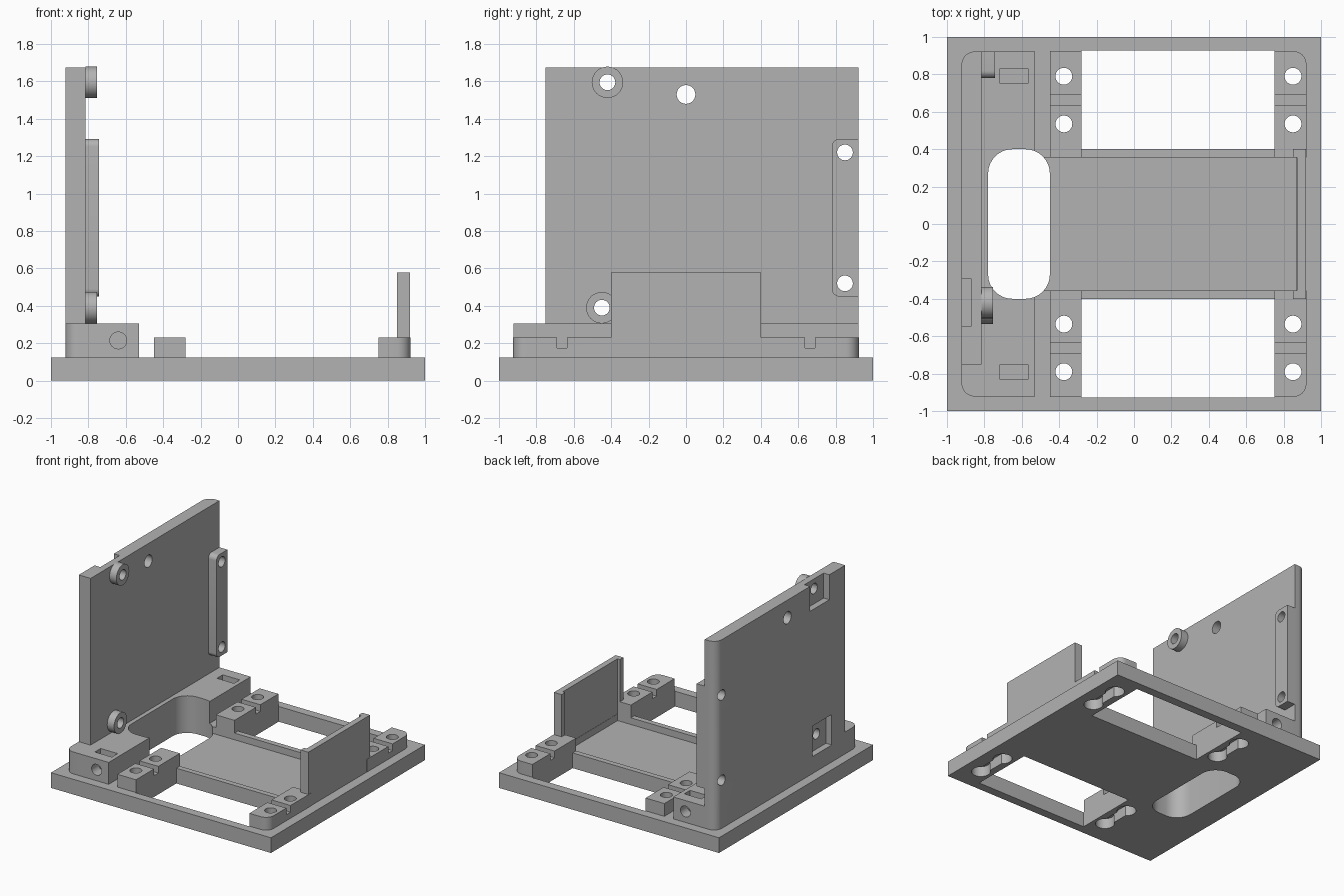
import bpy, bmesh, math

cube = bpy.data.objects.get("Cube")
if cube:
    bpy.data.objects.remove(cube, do_unlink=True)

grey = bpy.data.materials.new("plain_grey")
grey.use_nodes = True
COLOUR = (0.45, 0.45, 0.45, 1)
grey.diffuse_color = COLOUR
grey.node_tree.nodes["Principled BSDF"].inputs["Base Color"].default_value = COLOUR


def rect(a0, b0, a1, b1, radii=(0, 0, 0, 0)):
    """Outline with radii at corners: low-low, high-low, high-high, low-high."""
    pts = []
    corners = [(a0, b0, 1, 1), (a1, b0, -1, 1), (a1, b1, -1, -1), (a0, b1, 1, -1)]
    for i, ((a, b, sa, sb), r) in enumerate(zip(corners, radii)):
        if r == 0:
            pts.append((a, b))
            continue
        for k in range(9):
            t = math.pi * (1 + i / 2 + k / 16)
            pts.append((a + sa * r + r * math.cos(t), b + sb * r + r * math.sin(t)))
    return pts


def circle(a, b, r, n=32):
    return [(a + r * math.cos(2 * math.pi * k / n), b + r * math.sin(2 * math.pi * k / n))
            for k in range(n)]


def prism(name, outline, axis, lo, hi):
    """Extrude an outline along an axis; outline uses the other two axes in order."""
    def place(p, h):
        c = list(p)
        c.insert("xyz".index(axis), h)
        return c
    bm = bmesh.new()
    bottom = bm.faces.new([bm.verts.new(place(p, lo)) for p in outline])
    top = bmesh.ops.extrude_face_region(bm, geom=[bottom])["geom"]
    shift = place((0, 0), hi - lo)
    bmesh.ops.translate(bm, vec=shift, verts=[g for g in top if isinstance(g, bmesh.types.BMVert)])
    bmesh.ops.recalc_face_normals(bm, faces=bm.faces)
    mesh = bpy.data.meshes.new(name)
    bm.to_mesh(mesh)
    bm.free()
    mesh.materials.append(grey)
    ob = bpy.data.objects.new(name, mesh)
    bpy.context.collection.objects.link(ob)
    return ob


def select(ob):
    bpy.ops.object.select_all(action="DESELECT")
    ob.select_set(True)
    bpy.context.view_layer.objects.active = ob


def combine(ob, tools, operation="DIFFERENCE"):
    """Apply booleans and discard the tool solids."""
    for outline, axis, lo, hi in tools:
        tool = prism("tool", outline, axis, lo, hi)
        mod = ob.modifiers.new("cut", "BOOLEAN")
        mod.operation, mod.solver, mod.object = operation, "EXACT", tool
        select(ob)
        bpy.ops.object.modifier_apply(modifier=mod.name)
        bpy.data.objects.remove(tool, do_unlink=True)


def finish(ob):
    select(ob)
    bpy.ops.object.shade_smooth_by_angle(angle=math.radians(30))


BASE, BLOCK, PAD, TOP = 0.125, 0.305, 0.23, 1.675
OUT, WALL_IN = -0.922, -0.815
PAD_X, HOLE_Y = (-0.375, 0.85), (0.535, 0.79)
SIDES = (-1, 1)


def span(s, lo, hi):
    return (lo, hi) if s > 0 else (-hi, -lo)


# shared cutters: cable slot and lower nut pocket
slot = (rect(-0.78, -0.4, -0.45, 0.4, (0.13,) * 4), "z", -0.1, 0.6)
low_pocket = (rect(-0.575, 0.265, -0.325, 0.515), "x", -1.1, -0.87)

# base plate with two windows, recessed channel and screw recesses underneath
base = prism("base_plate", rect(-1, -1, 1, 1), "z", 0, BASE)
cuts = [slot, (rect(-0.6, -0.355, 0.87, 0.355), "z", 0.07, 0.3)]
for s in SIDES:
    y0, y1 = span(s, 0.4, 0.928)
    cuts.append((rect(-0.28, y0, 0.75, y1), "z", -0.1, 0.3))
    h0, h1 = span(s, *HOLE_Y)
    for x in PAD_X:
        cuts.append((rect(x - 0.04, h0, x + 0.04, h1), "z", -0.1, 0.085))
        for y in (h0, h1):
            cuts.append((circle(x, y, 0.072), "z", -0.1, 0.085))
            cuts.append((circle(x, y, 0.045), "z", -0.1, 0.3))
combine(base, cuts)
finish(base)

# mounting pads with strap grooves and screw holes
for s, end in zip(SIDES, ("front", "back")):
    for x, x0, x1, side in ((PAD_X[0], -0.45, -0.28, "right"), (PAD_X[1], 0.75, 0.922, "left")):
        y0, y1 = span(s, 0.355, 0.924)
        r = 0.07 if side == "left" else 0
        radii = (0, 0, r, 0) if s > 0 else (0, r, 0, 0)
        pad = prism(f"{end}_{side}_pad", rect(x0, y0, x1, y1, radii), "z", BASE, PAD)
        g0, g1 = span(s, 0.635, 0.69)
        cuts = [(rect(g0, 0.175, g1, 0.4), "x", x0 - 0.1, x1 + 0.1)]
        cuts += [(circle(x, s * y, 0.045), "z", 0, 0.4) for y in HOLE_Y]
        if side == "right":
            cuts.append(slot)
        combine(pad, cuts)
        finish(pad)

# long block under the upright wall
block = prism("wall_block", rect(OUT, -0.922, -0.53, 0.922, (0.07, 0, 0, 0.07)), "z", BASE, BLOCK)
cuts = [slot, low_pocket]
for s in SIDES:
    p0, p1 = span(s, 0.755, 0.83)
    b0, b1 = span(s, 0.79, 1.1)
    cuts.append((rect(-0.72, p0, -0.565, p1), "z", 0.14, 0.5))
    cuts.append((circle(-0.64, 0.215, 0.045), "y", b0, b1))
combine(block, cuts)
finish(block)

# upright wall with side rail, standoffs, nut pockets and holes
wall = prism("upright_wall", rect(OUT, -0.75, WALL_IN, 0.922, (0, 0, 0, 0.07)), "z", BLOCK, TOP)
STANDOFFS = ((-0.42, 1.595), (-0.45, 0.39))
RAIL_HOLES = ((0.85, 1.22), (0.85, 0.52))
cuts = [low_pocket, (rect(-0.545, 1.47, -0.295, 1.8), "x", -1.1, -0.87)]
cuts += [(circle(y, z, 0.042), "x", -1.1, -0.6) for y, z in STANDOFFS + RAIL_HOLES]
cuts.append((circle(0, 1.53, 0.05), "x", -1.1, -0.6))
combine(wall, cuts)
finish(wall)

rail = prism("side_rail", rect(0.78, 0.45, 0.922, 1.292, (0.04, 0, 0, 0.04)), "x", WALL_IN, -0.742)
combine(rail, [(circle(y, z, 0.042), "x", -1, -0.6) for y, z in RAIL_HOLES])
finish(rail)

for (y, z), label in zip(STANDOFFS, ("upper", "lower")):
    boss = prism(f"{label}_standoff", circle(y, z, 0.084), "x", WALL_IN, -0.753)
    combine(boss, [(circle(y, z, 0.042), "x", -1, -0.6)])
    finish(boss)

# end stop with a short lip at each side
stop = prism("end_stop", rect(0.85, -0.4, 0.92, 0.4), "z", BASE, 0.577)
combine(stop, [(rect(0.7, -0.355, 0.872, 0.355), "z", 0, 1)])
finish(stop)
